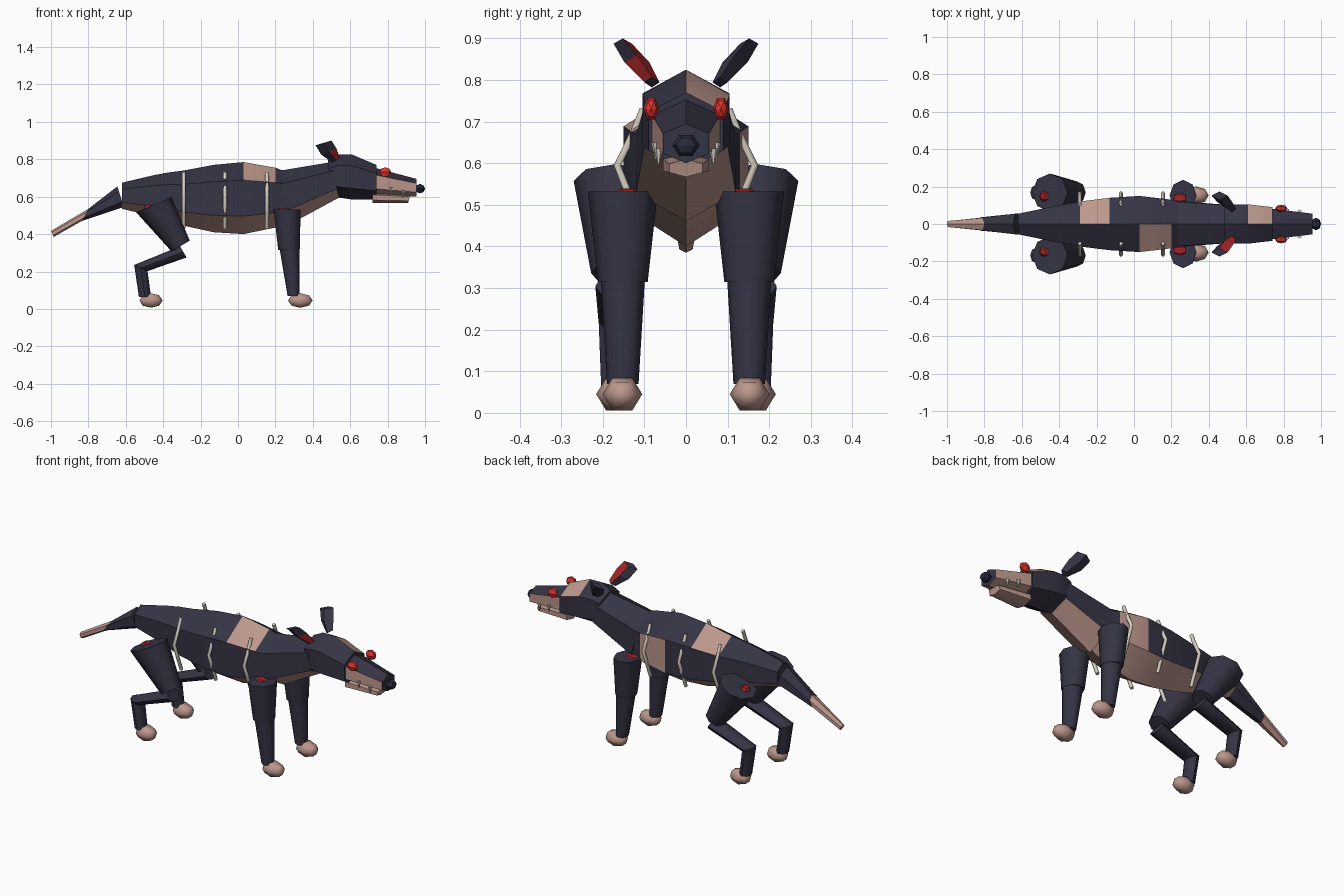
import bpy, bmesh, math
from mathutils import Vector, Matrix

if "Cube" in bpy.data.objects:
    bpy.data.objects.remove(bpy.data.objects["Cube"])


def mat(name, rgb):
    m = bpy.data.materials.new(name)
    m.diffuse_color = (*rgb, 1)
    m.use_nodes = True
    m.node_tree.nodes["Principled BSDF"].inputs["Base Color"].default_value = m.diffuse_color
    return m


FUR = mat("dark_fur", (0.036, 0.034, 0.058))
SKIN = mat("bare_skin", (0.50, 0.31, 0.26))
BONE = mat("bone", (0.66, 0.61, 0.52))
FLESH = mat("dark_red", (0.36, 0.018, 0.02))
EYE = mat("bright_red", (0.74, 0.035, 0.03))
NOSE = mat("nose_black", (0.022, 0.024, 0.045))


def finish(name, bm, mats, angle):
    bmesh.ops.recalc_face_normals(bm, faces=bm.faces)
    me = bpy.data.meshes.new(name)
    bm.to_mesh(me)
    bm.free()
    for m in mats:
        me.materials.append(m)
    ob = bpy.data.objects.new(name, me)
    bpy.context.collection.objects.link(ob)
    if angle:
        bpy.ops.object.select_all(action='DESELECT')
        ob.select_set(True)
        bpy.context.view_layer.objects.active = ob
        bpy.ops.object.shade_smooth_by_angle(angle=math.radians(angle))
    return ob


def loft(name, sections, mats, n=6, y=0.0, rule=None, angle=30):
    """Tube through (top_x, top_z, bottom_x, bottom_z, half_width[, y]) rings.
    Side 0 starts at the top and runs towards +y; rule(segment, side) -> slot."""
    bm = bmesh.new()
    widest = max(math.sin(math.tau * k / n) for k in range(n))
    rings = []
    for s in sections:
        xt, zt, xb, zb, hw = s[:5]
        yc = s[5] if len(s) > 5 else y
        c = Vector(((xt + xb) / 2, yc, (zt + zb) / 2))
        up = Vector(((xt - xb) / 2, 0, (zt - zb) / 2))
        side = Vector((0, hw / widest, 0))
        rings.append([bm.verts.new(c + up * math.cos(math.tau * k / n)
                                   + side * math.sin(math.tau * k / n))
                      for k in range(n)])
    for i in range(len(rings) - 1):
        for k in range(n):
            j = (k + 1) % n
            f = bm.faces.new((rings[i][k], rings[i][j], rings[i + 1][j], rings[i + 1][k]))
            f.material_index = rule(i, k) if rule else 0
    bm.faces.new(rings[0])
    bm.faces.new(rings[-1])
    return finish(name, bm, mats, angle)


def ball(name, loc, size, material, angle=0):
    """Six-sided ball with its poles along x and a ridge on top."""
    bm = bmesh.new()
    m = (Matrix.Translation(loc) @ Matrix.Diagonal((*size, 1))
         @ Matrix.Rotation(math.pi / 2, 4, 'Y'))
    bmesh.ops.create_uvsphere(bm, u_segments=6, v_segments=4, radius=1, matrix=m)
    return finish(name, bm, [material], angle)


# Torso: bare belly plus three bare patches
PATCHES = {(3, 0), (5, 5), (5, 1)}
loft("torso", [(-0.62, 0.68, -0.62, 0.54, 0.055), (-0.45, 0.72, -0.45, 0.50, 0.09),
               (-0.37, 0.735, -0.37, 0.475, 0.105),
               (-0.29, 0.745, -0.29, 0.45, 0.12), (-0.13, 0.775, -0.13, 0.415, 0.14),
               (0.03, 0.79, 0.03, 0.405, 0.15), (0.20, 0.76, 0.20, 0.44, 0.13),
               (0.29, 0.725, 0.29, 0.49, 0.105)], [FUR, SKIN],
     rule=lambda i, k: int(k in (2, 3) or (i, k) in PATCHES))

# Neck with bare throat
loft("neck", [(0.20, 0.74, 0.29, 0.465, 0.12), (0.50, 0.79, 0.54, 0.60, 0.10)],
     [FUR, SKIN], rule=lambda i, k: int(k in (2, 3)))

# Head with one bare brow patch
loft("head", [(0.48, 0.80, 0.50, 0.63, 0.09), (0.54, 0.83, 0.54, 0.60, 0.105),
              (0.61, 0.83, 0.61, 0.59, 0.105), (0.74, 0.775, 0.74, 0.59, 0.09)],
     [FUR, SKIN], rule=lambda i, k: int(i == 2 and k == 0))

# Snout, jaw, nose
loft("snout", [(0.71, 0.765, 0.71, 0.61, 0.085), (0.955, 0.70, 0.955, 0.605, 0.055)],
     [FUR, SKIN], rule=lambda i, k: int(k in (1, 2, 3, 4)))
loft("lower_jaw", [(0.72, 0.63, 0.72, 0.572, 0.055), (0.92, 0.615, 0.91, 0.572, 0.04)], [SKIN])
ball("nose", (0.973, 0, 0.648), (0.027, 0.033, 0.029), NOSE)

# Tail in two pieces
loft("tail_base", [(-0.645, 0.66, -0.61, 0.55, 0.055), (-0.80, 0.54, -0.835, 0.475, 0.035)], [FUR])
loft("tail_tip", [(-0.80, 0.54, -0.835, 0.475, 0.033), (-1.0, 0.422, -0.985, 0.39, 0.016)], [SKIN])

for s, tag in ((-1, "right"), (1, "left")):
    # Ear: one of them is raw on its forward side
    raw = 0 if s < 0 else -1
    loft(f"ear_{tag}", [(0.545, 0.812, 0.505, 0.787, 0.018, s * 0.082),
                        (0.525, 0.865, 0.445, 0.83, 0.030, s * 0.118),
                        (0.50, 0.905, 0.415, 0.88, 0.022, s * 0.152)],
         [FUR, FLESH], n=4, angle=0,
         rule=lambda i, k: int(raw == 0 and (k == 0 or (k == 3 and i == 0))))
    ball(f"eye_{tag}", (0.787, s * 0.084, 0.736), (0.032, 0.019, 0.030), EYE)

    # Fangs
    for i, (x, y, z) in enumerate(((0.82, 0.073, 0.635), (0.885, 0.066, 0.62))):
        bm = bmesh.new()
        bmesh.ops.create_cone(bm, cap_ends=True, segments=6, radius1=0.002, radius2=0.011,
                              depth=0.04, matrix=Matrix.Translation((x, s * y, z)))
        finish(f"fang_{tag}_{i}", bm, [BONE], 0)

    # Exposed ribs
    for i, x in enumerate((-0.29, -0.07, 0.155)):
        cu = bpy.data.curves.new(f"rib_{tag}_{i}", 'CURVE')
        cu.dimensions = '3D'
        cu.bevel_depth = 0.010
        cu.bevel_resolution = 1
        cu.use_fill_caps = True
        sp = cu.splines.new('POLY')
        path = ((0.103, 0.735), (0.125, 0.68), (0.165, 0.60), (0.130, 0.51), (0.10, 0.435))
        sp.points.add(len(path) - 1)
        for p, (y, z) in zip(sp.points, path):
            p.co = (x, s * y, z, 1)
        cu.materials.append(BONE)
        bpy.context.collection.objects.link(bpy.data.objects.new(cu.name, cu))

    # Front leg
    y = s * 0.152
    loft(f"front_upper_leg_{tag}", [(0.19, 0.537, 0.335, 0.537, 0.084),
                                    (0.215, 0.32, 0.33, 0.32, 0.060)], [FUR], n=8, y=y, angle=50)
    loft(f"front_lower_leg_{tag}", [(0.22, 0.34, 0.328, 0.34, 0.054),
                                    (0.265, 0.075, 0.33, 0.075, 0.038)], [FUR], n=8, y=y, angle=50)
    ball(f"front_paw_{tag}", (0.333, s * 0.153, 0.05), (0.066, 0.048, 0.045), SKIN, 80)
    ball(f"front_wound_{tag}", (0.245, s * 0.14, 0.53), (0.04, 0.036, 0.016), FLESH)

    # Hind leg
    y = s * 0.168
    loft(f"thigh_{tag}", [(-0.545, 0.522, -0.355, 0.603, 0.102),
                          (-0.355, 0.312, -0.258, 0.37, 0.060)], [FUR], n=8, y=y, angle=50)
    loft(f"hind_lower_leg_{tag}", [(-0.31, 0.34, -0.275, 0.28, 0.050),
                                   (-0.555, 0.24, -0.49, 0.205, 0.042)], [FUR], n=8, y=y, angle=50)
    loft(f"hock_{tag}", [(-0.555, 0.24, -0.485, 0.215, 0.042),
                         (-0.53, 0.07, -0.465, 0.07, 0.036)], [FUR], n=8, y=y, angle=50)
    ball(f"hind_paw_{tag}", (-0.465, s * 0.168, 0.05), (0.062, 0.048, 0.045), SKIN, 80)
    ball(f"hind_wound_{tag}", (-0.475, s * 0.148, 0.54), (0.03, 0.036, 0.028), FLESH)

# Rest the paws on the ground
for ob in bpy.context.scene.objects:
    ob.location.z -= 0.005
